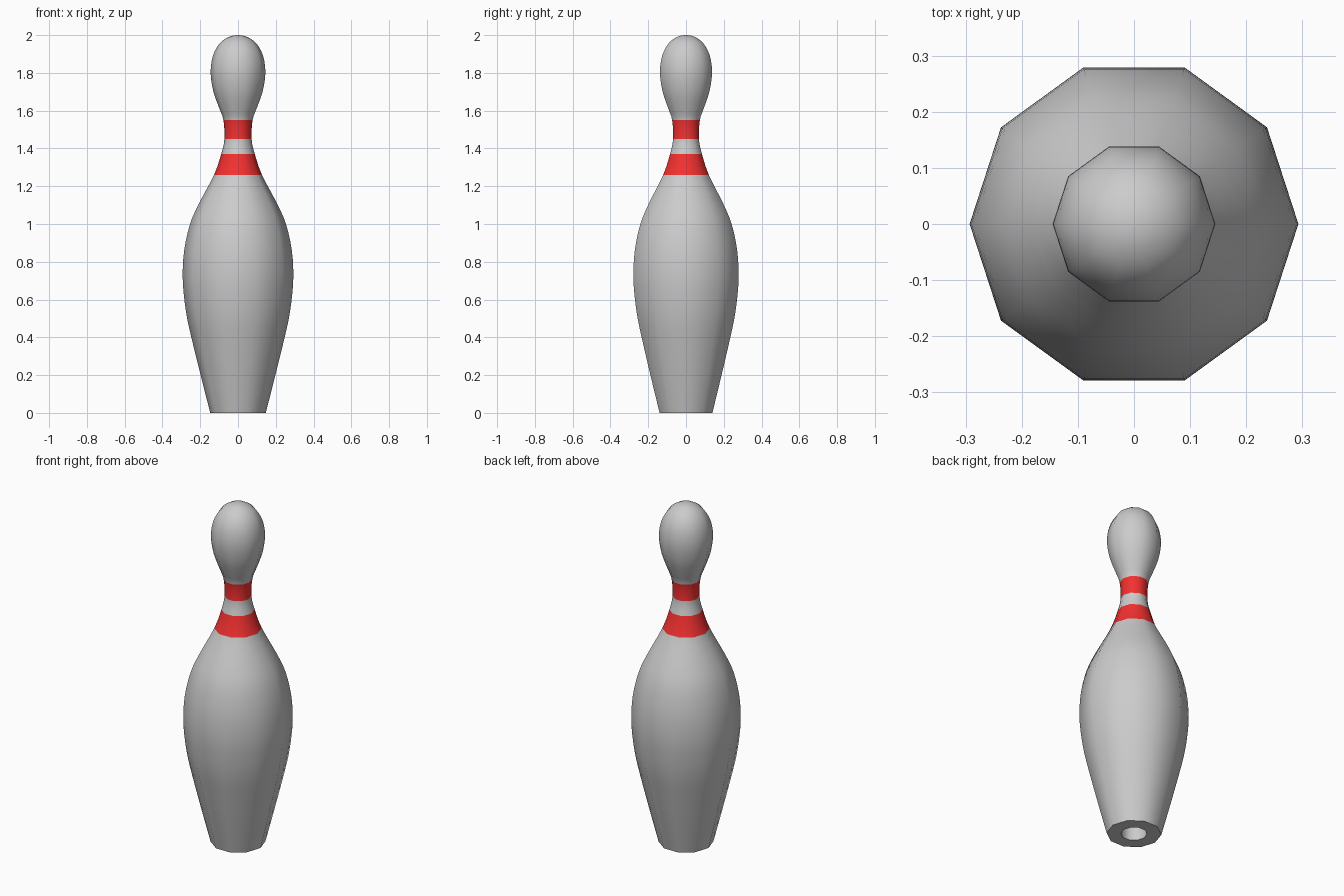
import bpy, bmesh, math

if "Cube" in bpy.data.objects:
    bpy.data.objects.remove(bpy.data.objects["Cube"])

SIDES = 10
# Outer profile (radius, height); points at the stripe edges are included
PROFILE = [(0.147, 0), (0.198, 0.2), (0.247, 0.4), (0.269, 0.5), (0.284, 0.6),
           (0.293, 0.72), (0.285, 0.86), (0.254, 1.0), (0.206, 1.11), (0.127, 1.26),
           (0.089, 1.37), (0.072, 1.45), (0.077, 1.55), (0.098, 1.61), (0.13, 1.7),
           (0.145, 1.8), (0.133, 1.89), (0.098, 1.955), (0.05, 1.99), (0.0, 2.0)]
STRIPES = [(1.26, 1.37), (1.45, 1.55)]
HOLE = [(0.0, 0.15), (0.07, 0.15), (0.07, 0.0)]


def smooth_curve(pts, steps=3):
    """Catmull-Rom through the points, keeping each original point."""
    out = []
    for i in range(len(pts) - 1):
        p1, p2 = pts[i], pts[i + 1]
        p0 = pts[i - 1] if i else (2 * p1[0] - p2[0], 2 * p1[1] - p2[1])
        p3 = pts[i + 2] if i + 2 < len(pts) else (-pts[i][0], pts[i][1])
        for s in range(steps):
            t = s / steps
            out.append(tuple(0.5 * (2 * b + (c - a) * t + (2 * a - 5 * b + 4 * c - d) * t * t
                                    + (3 * b - a - 3 * c + d) * t ** 3)
                             for a, b, c, d in zip(p0, p1, p2, p3)))
    return out + [pts[-1]]


def make_material(name, color):
    mat = bpy.data.materials.new(name)
    mat.diffuse_color = color
    mat.use_nodes = True
    mat.node_tree.nodes["Principled BSDF"].inputs["Base Color"].default_value = mat.diffuse_color
    return mat


# Lathe the pin: base recess, base ring, then the body up to the head
bm = bmesh.new()
rings = []
for r, z in HOLE + smooth_curve(PROFILE):
    if r < 1e-5:
        rings.append([bm.verts.new((0, 0, z))] * SIDES)
    else:
        rings.append([bm.verts.new((r * math.cos(a), r * math.sin(a), z))
                      for a in (2 * math.pi * k / SIDES for k in range(SIDES))])
for low, high in zip(rings, rings[1:]):
    for k in range(SIDES):
        n = (k + 1) % SIDES
        corners = list(dict.fromkeys((low[k], low[n], high[n], high[k])))
        face = bm.faces.new(corners)
        # Red neck stripes
        z = (low[k].co.z + high[k].co.z) / 2
        face.material_index = int(any(a < z < b for a, b in STRIPES))
bmesh.ops.recalc_face_normals(bm, faces=bm.faces)

mesh = bpy.data.meshes.new("bowling_pin")
bm.to_mesh(mesh)
bm.free()
mesh.materials.append(make_material("pin_grey", (0.8, 0.8, 0.8, 1)))
mesh.materials.append(make_material("stripe_red", (0.9, 0.03, 0.03, 1)))
pin = bpy.data.objects.new("bowling_pin", mesh)
bpy.context.collection.objects.link(pin)

# Smooth sides, crisp base rim
bpy.context.view_layer.objects.active = pin
pin.select_set(True)
bpy.ops.object.shade_smooth_by_angle(angle=math.radians(50))
